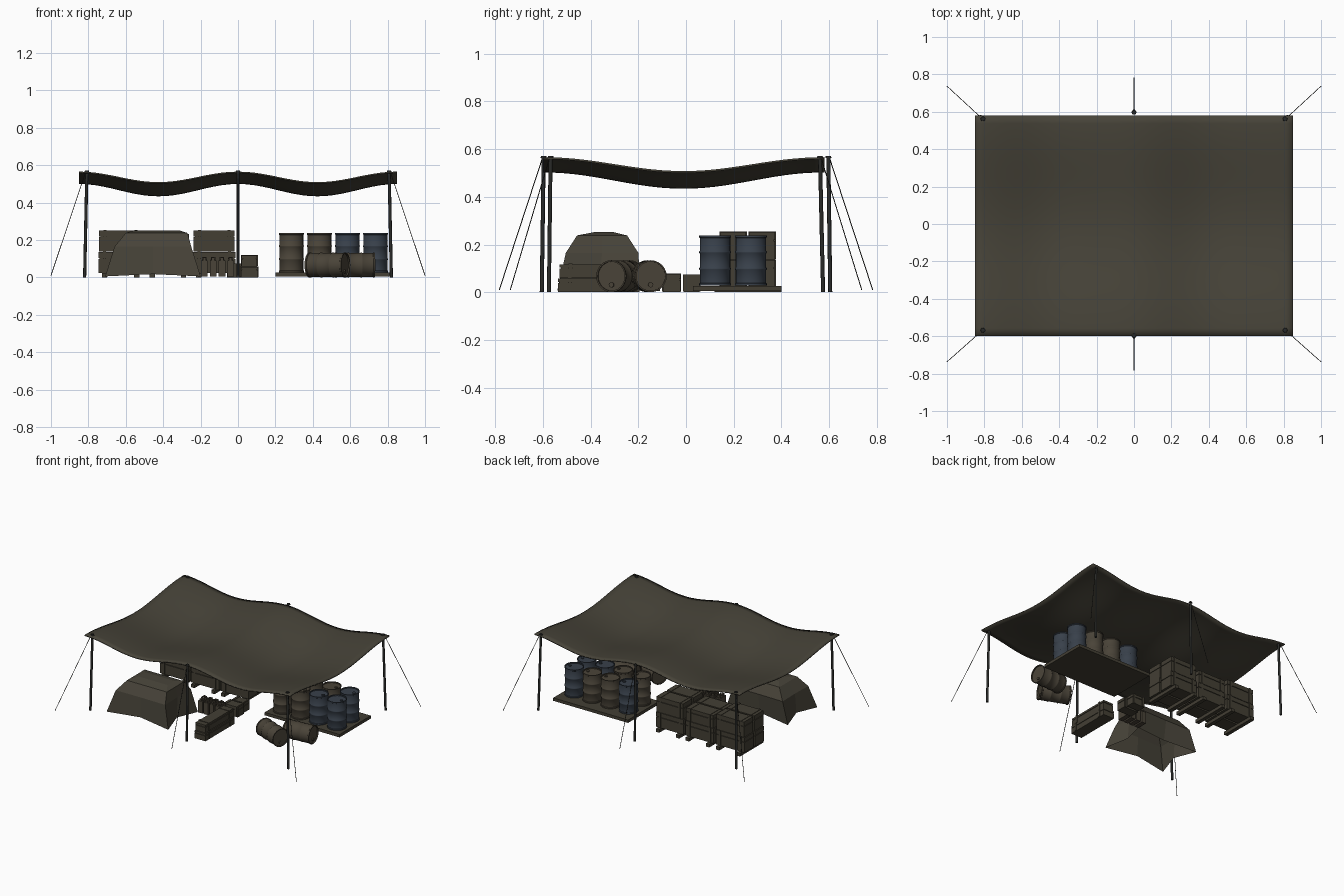
import bpy, bmesh, math
from mathutils import Vector, Matrix

cube = bpy.data.objects.get("Cube")
if cube:
    bpy.data.objects.remove(cube, do_unlink=True)


def material(name, rgb):
    m = bpy.data.materials.new(name)
    m.use_nodes = True
    m.diffuse_color = (*rgb, 1)
    b = next(n for n in m.node_tree.nodes if n.type == 'BSDF_PRINCIPLED')
    b.inputs["Base Color"].default_value = (*rgb, 1)
    b.inputs["Roughness"].default_value = 0.9
    return m


CANVAS = material("canvas", (.062, .056, .040))
TARP = material("tarp_cloth", (.064, .057, .041))
WOOD = material("crate_wood", (.056, .049, .034))
BROWN = material("brown_drum_paint", (.068, .057, .040))
BLUE = material("blue_drum_paint", (.040, .052, .070))
POLE = material("pole_metal", (.022, .023, .021))
ROPE = material("rope", (.020, .020, .018))


def finish(name, bm, mat, smooth=False):
    bmesh.ops.recalc_face_normals(bm, faces=bm.faces)
    me = bpy.data.meshes.new(name)
    bm.to_mesh(me)
    bm.free()
    me.materials.append(mat)
    ob = bpy.data.objects.new(name, me)
    bpy.context.collection.objects.link(ob)
    if smooth:
        bpy.ops.object.select_all(action='DESELECT')
        ob.select_set(True)
        bpy.context.view_layer.objects.active = ob
        bpy.ops.object.shade_smooth_by_angle(angle=math.radians(40))
    return ob


def add_box(bm, lo, hi):
    lo, hi = Vector(lo), Vector(hi)
    mat = Matrix.Translation((lo + hi) / 2) @ Matrix.Diagonal((*(hi - lo), 1))
    bmesh.ops.create_cube(bm, size=1, matrix=mat)


def rod(name, a, b, radius, mat, sides=10):
    a, b = Vector(a), Vector(b)
    bm = bmesh.new()
    turn = (b - a).to_track_quat('Z', 'Y').to_matrix().to_4x4()
    bmesh.ops.create_cone(bm, cap_ends=True, segments=sides, radius1=radius, radius2=radius,
                          depth=(b - a).length, matrix=Matrix.Translation((a + b) / 2) @ turn)
    return finish(name, bm, mat, True)


# Sagging canopy sheet
def canopy_height(x, y):
    sag_x = (1 - math.cos(math.tau * x / .85)) / 2
    sag_y = (1 + math.cos(math.pi * min(abs(y + .01) / .58, 1))) / 2
    return .562 - .056 * sag_x - .058 * sag_y - .01 * sag_x * sag_y


bm = bmesh.new()
bmesh.ops.create_grid(bm, x_segments=40, y_segments=28, size=1)
for v in bm.verts:
    x, y = v.co.x * .85, v.co.y * .59 - .01
    v.co = (x, y, canopy_height(x, y))
canopy = finish("canopy", bm, CANVAS, True)
solid = canopy.modifiers.new("cloth_thickness", 'SOLIDIFY')
solid.thickness = .008
solid.offset = 0

# Poles, guy ropes and pegs
for sy, side in ((-1, "front"), (1, "back")):
    for sx, place in ((-1, "right"), (0, "middle"), (1, "left")):
        if sx:
            top = (sx * .808, sy * .565 - .003, .568)
            foot = (sx * .82, sy * .575, 0)
            peg = (sx, sy * .737, .01)
        else:
            top = (0, sy * .597, .568)
            foot = (0, sy * .605, 0)
            peg = (0, sy * .783, .01)
        rod(f"{side}_{place}_pole", foot, top, .0085, POLE)
        rod(f"{side}_{place}_guy_rope", (top[0] * 1.01, top[1] * 1.01, .56), peg, .002, ROPE, 6)
        bm = bmesh.new()
        bmesh.ops.create_cone(bm, cap_ends=True, segments=12, radius1=.013, radius2=.011, depth=.008,
                              matrix=Matrix.Translation((top[0], top[1], .567)))
        finish(f"{side}_{place}_pole_collar", bm, POLE)


# Ribbed drums
def drum(name, mat, where, lying=None):
    r, h = .067, .21
    profile = [(0, .008), (r - .006, .008), (r - .006, 0), (r, 0), (r, .008), (r - .003, .01)]
    for z in (h / 3, h * 2 / 3):
        profile += [(r - .003, z - .006), (r, z - .002), (r, z + .002), (r - .003, z + .006)]
    profile += [(r - .003, h - .01), (r, h - .008), (r, h), (r - .006, h), (r - .006, h - .008), (0, h - .008)]
    bm = bmesh.new()
    vs = [bm.verts.new((x, 0, z - h / 2)) for x, z in profile]
    es = [bm.edges.new(p) for p in zip(vs, vs[1:])]
    bmesh.ops.spin(bm, geom=vs + es, cent=(0, 0, 0), axis=(0, 0, 1), angle=math.tau, steps=24)
    bmesh.ops.remove_doubles(bm, verts=bm.verts, dist=.0001)
    # Filler cap
    bmesh.ops.create_cone(bm, cap_ends=True, segments=10, radius1=.011, radius2=.011, depth=.008,
                          matrix=Matrix.Translation((.036, 0, h / 2 - .005)))
    ob = finish(name, bm, mat, True)
    ob.location = where
    if lying is not None:
        ob.rotation_euler = (0, math.pi / 2, math.radians(lying))


for row, y, colours in (("front", .122, (BROWN, BROWN, BLUE, BLUE)),
                        ("back", .272, (BLUE, BROWN, BROWN, BLUE))):
    for i, mat in enumerate(colours):
        drum(f"{row}_drum_{i + 1}", mat, (.285 + .15 * i, y, .133))
drum("lying_drum_front", BROWN, (.478, -.275, .067), -22)
drum("lying_drum_rear", BROWN, (.625, -.155, .067), 4)

# Drum platform
bm = bmesh.new()
add_box(bm, (.2, .03, .004), (.82, .4, .026))
finish("drum_platform", bm, WOOD)


# Wooden crate with lid line, end battens and latches
def crate(name, lo, hi):
    bm = bmesh.new()
    (x0, y0, z0), (x1, y1, z1) = lo, hi
    seam = z0 + (z1 - z0) * .68
    e, w = .004, .016
    add_box(bm, (x0 + e, y0 + e, z0), (x1 - e, y1 - e, seam - .002))
    add_box(bm, (x0 + e, y0 + e, seam + .002), (x1 - e, y1 - e, z1 - .003))
    add_box(bm, (x0 + .01, y0 + .01, seam - .003), (x1 - .01, y1 - .01, seam + .003))
    if x1 - x0 >= y1 - y0:
        for t in (.15, .85):
            c = x0 + (x1 - x0) * t
            add_box(bm, (c - w / 2, y0, z0 + .002), (c + w / 2, y1, z1))
    else:
        for t in (.15, .85):
            c = y0 + (y1 - y0) * t
            add_box(bm, (x0, c - w / 2, z0 + .002), (x1, c + w / 2, z1))
    finish(name, bm, WOOD)


# Crate stacks on pallet runners
for n, (x0, x1, tops) in enumerate(((-.75, -.505, .255), (-.495, -.255, .235), (-.245, -.01, .255)), 1):
    middle = .138
    for d, (y0, y1) in enumerate(((.14, .256), (.262, .378)), 1):
        crate(f"lower_crate_{n}_{d}", (x0, y0, .024), (x1, y1, middle))
        crate(f"upper_crate_{n}_{d}", (x0 + .004, y0, middle), (x1 - .004, y1, tops))
    bm = bmesh.new()
    for t in (.15, .85):
        c = x0 + (x1 - x0) * t
        add_box(bm, (c - .014, .12, 0), (c + .014, .4, .024))
    finish(f"crate_runners_{n}", bm, WOOD)

# Loose crates near the middle
crate("long_crate_lower", (.012, -.54, 0), (.11, -.19, .06))
crate("long_crate_upper", (.016, -.535, .06), (.106, -.195, .12))
crate("small_crate_left", (-.06, -.1, 0), (.07, -.02, .078))
crate("small_crate_right", (-.05, -.012, 0), (.06, .06, .075))

# Fuel cans with handles
for i in range(4):
    x = -.18 + i * .047
    bm = bmesh.new()
    add_box(bm, (x - .018, -.19, .004), (x + .018, -.11, .092))
    add_box(bm, (x - .013, -.175, .092), (x + .013, -.125, .097))
    for dx in (-.009, .009):
        add_box(bm, (x + dx - .003, -.165, .105), (x + dx + .003, -.125, .11))
    for y in (-.162, -.13):
        add_box(bm, (x - .012, y - .003, .095), (x + .012, y + .003, .11))
    add_box(bm, (x - .008, -.188, .09), (x + .008, -.172, .106))
    finish(f"fuel_can_{i + 1}", bm, BROWN)

# Tarp draped over a pile: corners flare, hem pulls in between them
bm = bmesh.new()
rings = []
for hx, hy, z, pull, cx, cy in ((.255, .175, .006, .80, -.455, -.365), (.205, .152, .165, .98, -.455, -.352),
                                (.165, .105, .238, 1, -.435, -.352), (.12, .04, .252, 1, -.435, -.345)):
    ring = []
    for i, (a, b) in enumerate(((-1, -1), (0, -1), (1, -1), (1, 0), (1, 1), (0, 1), (-1, 1), (-1, 0))):
        k = pull if i % 2 else 1
        lift = .012 if i % 2 and z < .1 else 0
        ring.append(bm.verts.new((cx + a * hx * k, cy + b * hy * k, z + lift)))
    rings.append(ring)
for low, high in zip(rings, rings[1:]):
    for i in range(8):
        j = (i + 1) % 8
        bm.faces.new((low[i], low[j], high[j], high[i]))
bm.faces.new(rings[-1])
finish("draped_tarp", bm, TARP)
